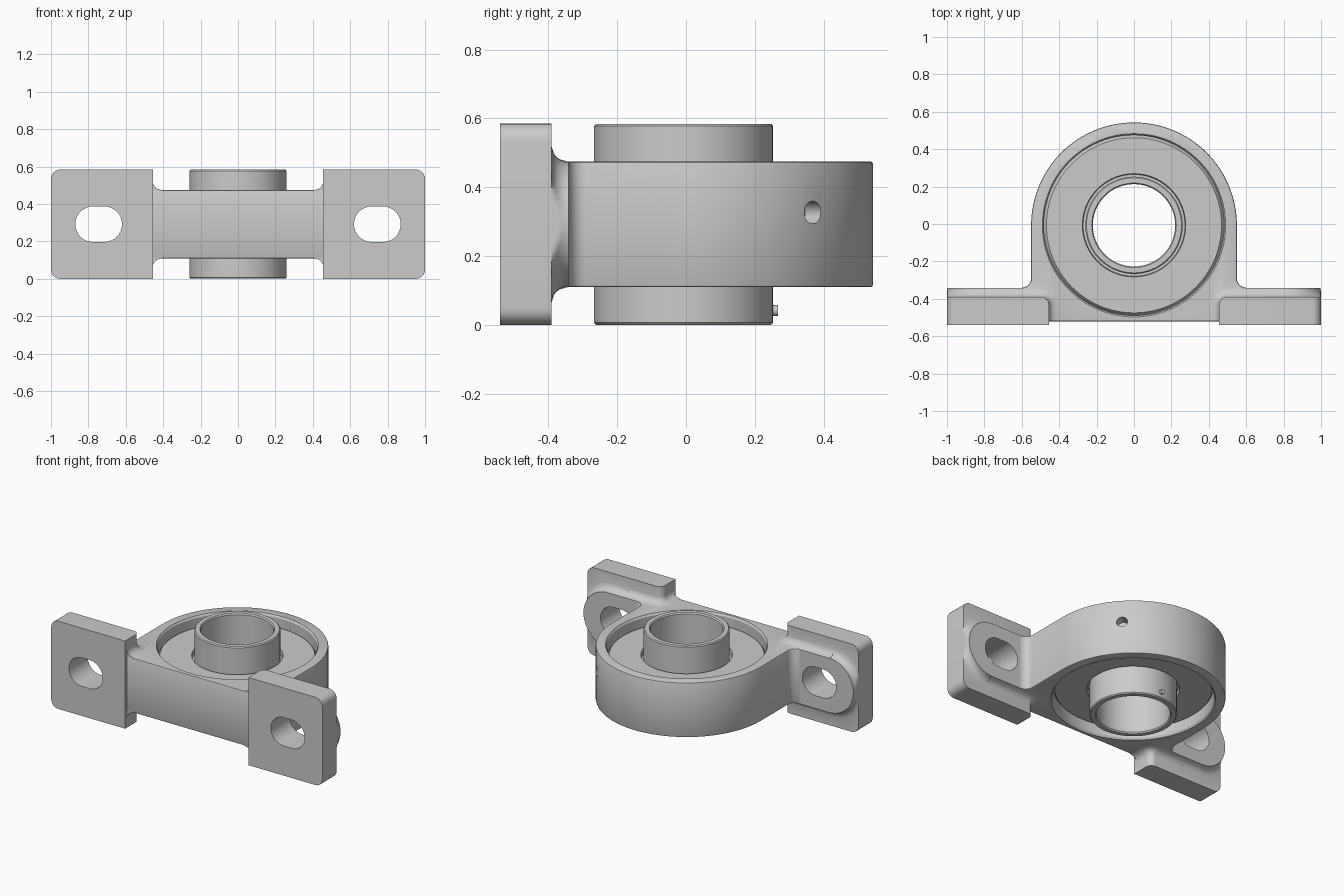
import bpy, bmesh
from math import sin, cos, pi, radians, sqrt

if "Cube" in bpy.data.objects:
    bpy.data.objects.remove(bpy.data.objects["Cube"])

CY, CZ, HALF = -0.007, 0.2925, 0.1825   # bore centre and body half depth


def arc(cx, cy, r, a0, a1, n):
    return [(cx + r * cos(radians(a0 + (a1 - a0) * i / n)),
             cy + r * sin(radians(a0 + (a1 - a0) * i / n))) for i in range(n + 1)]


def loft(name, rings, loop=False, bevel=None, width=0.01, segs=2):
    """Skin a list of equal-length rings; cap the ends or close the loop."""
    bm = bmesh.new()
    vs = [[bm.verts.new(p) for p in r] for r in rings]
    n = len(vs[0])
    pairs = list(zip(vs, vs[1:])) + ([(vs[-1], vs[0])] if loop else [])
    for a, b in pairs:
        for i in range(n):
            j = (i + 1) % n
            bm.faces.new((a[i], a[j], b[j], b[i]))
    if not loop:
        bm.faces.new(vs[0][::-1])
        bm.faces.new(vs[-1])
    bmesh.ops.recalc_face_normals(bm, faces=bm.faces)
    if bevel:
        bmesh.ops.bevel(bm, geom=[e for e in bm.edges if bevel(e)], offset=width,
                        segments=segs, profile=0.5, affect='EDGES')
    me = bpy.data.meshes.new(name)
    bm.to_mesh(me)
    bm.free()
    ob = bpy.data.objects.new(name, me)
    bpy.context.collection.objects.link(ob)
    return ob


def extrude_z(pts, z):
    return [(x, y, z) for x, y in pts]


def lathe(name, profile, loop=True, segs=96):
    rings = [extrude_z(arc(0, CY, r, 0, 360, segs)[:-1], z) for r, z in profile]
    return loft(name, rings, loop)


def boolean(ob, tool, op):
    m = ob.modifiers.new(op, 'BOOLEAN')
    m.operation, m.object, m.solver = op, tool, 'EXACT'
    bpy.context.view_layer.objects.active = ob
    bpy.ops.object.modifier_apply(modifier=m.name)
    bpy.data.objects.remove(tool)


def flat_z(e):
    return abs(e.verts[0].co.z - e.verts[1].co.z) < 1e-5


# Main arched body
outline = [(-0.6, -0.52), (0.6, -0.52)] + arc(0.6, -0.2905, 0.05, 270, 180, 6)
outline += arc(0, CY, 0.55, 0, 180, 64) + arc(-0.6, -0.2905, 0.05, 0, -90, 6)
housing = loft("housing", [extrude_z(outline, CZ - HALF), extrude_z(outline, CZ + HALF)],
               bevel=flat_z, width=0.008)


def foot_outline(s, g, x1, y0):
    # Foot section with rounded inner corner, grown outward by g
    r = 0.04 + g
    pts = [(x1, y0), (x1, -0.39 + g)] + arc(0.495, -0.43, r, 90, 180, 8) + [(0.455 - g, y0)]
    return [(s * x, y) for x, y in pts]


STEPS = [i / 6 for i in range(7)]
FILLET = [(0.05 * t, 0.05 * (1 - sqrt(1 - (1 - t) ** 2))) for t in STEPS]

for s in (-1, 1):
    # Foot plate with rounded outer corners
    def outer_edge(e):
        return flat_z(e) and all(abs(abs(v.co.x) - 1) < 1e-5 for v in e.verts)
    plate = foot_outline(s, 0, 1, -0.54)
    boolean(housing, loft("foot", [extrude_z(plate, 0), extrude_z(plate, 0.585)],
                          bevel=outer_edge, width=0.05, segs=6), 'UNION')

    # Concave blend from the foot into the body
    half = [(HALF - 0.001 + h, g) for h, g in FILLET]
    levels = [(CZ - h, g) for h, g in half[::-1]] + [(CZ + h, g) for h, g in half]
    boolean(housing, loft("foot_blend", [
        extrude_z(foot_outline(s, g - 0.001, 0.82, -0.519), z) for z, g in levels]), 'UNION')

    # Rounded end of the bolt pad, flaring down to the foot
    rings = []
    for y, g in [(-0.5, 0.049)] + [(-0.39 + h, g) for h, g in FILLET]:
        pts = arc(0.815, CZ, HALF - 0.0015 + g, -90, 90, 32)
        pts = [(0.7, pts[0][1])] + pts + [(0.7, pts[-1][1])]
        rings.append([(s * min(x, 0.9995), y - 0.0015, z) for x, z in pts])
    boolean(housing, loft("bolt_pad", rings), 'UNION')

    # Bolt slot
    slot = arc(0.775, CZ, 0.095, -90, 90, 16) + arc(0.715, CZ, 0.095, 90, 270, 16)
    boolean(housing, loft("slot_cutter", [[(s * x, y, z) for x, z in slot]
                                          for y in (-0.7, -0.25)]), 'DIFFERENCE')

# Bore with chamfered mouths
boolean(housing, lathe("bore_cutter", [(0.52, 0.08), (0.49, 0.11), (0.482, 0.122),
                                       (0.482, 0.463), (0.49, 0.475), (0.52, 0.505)],
                       loop=False), 'DIFFERENCE')

# Grease hole, radial on the right shoulder
ca, sa = cos(radians(43)), sin(radians(43))
hole = arc(0, 0, 0.033, 0, 360, 24)[:-1]
boolean(housing, loft("grease_cutter", [[(t * ca - u * sa, CY + t * sa + u * ca, 0.327 + w)
                                         for u, w in hole] for t in (0.44, 0.62)]), 'DIFFERENCE')

# Bearing insert: outer race and seals, symmetric in z
side = [(0.255, 0.085), (0.272, 0.085), (0.276, 0.115), (0.468, 0.115),
        (0.476, 0.105), (0.4835, 0.09)]
insert = lathe("bearing_insert", [(r, CZ + h) for r, h in side] +
               [(r, CZ - h) for r, h in side[::-1]])

# Inner ring sleeve
side = [(0.22, 0.283), (0.226, 0.2915), (0.254, 0.2915), (0.26, 0.285)]
ring = lathe("inner_ring", [(r, CZ + h) for r, h in side] +
             [(r, CZ - h) for r, h in side[::-1]])

# Locking screw on the sleeve
screw = loft("set_screw", [[(x, y, 0.042 + z) for x, z in arc(0, 0, 0.016, 0, 360, 20)[:-1]]
                           for y in (0.235, 0.267)])

bpy.ops.object.select_all(action='DESELECT')
for ob in (housing, insert, ring, screw):
    ob.select_set(True)
bpy.context.view_layer.objects.active = housing
bpy.ops.object.shade_smooth_by_angle(angle=radians(30))
